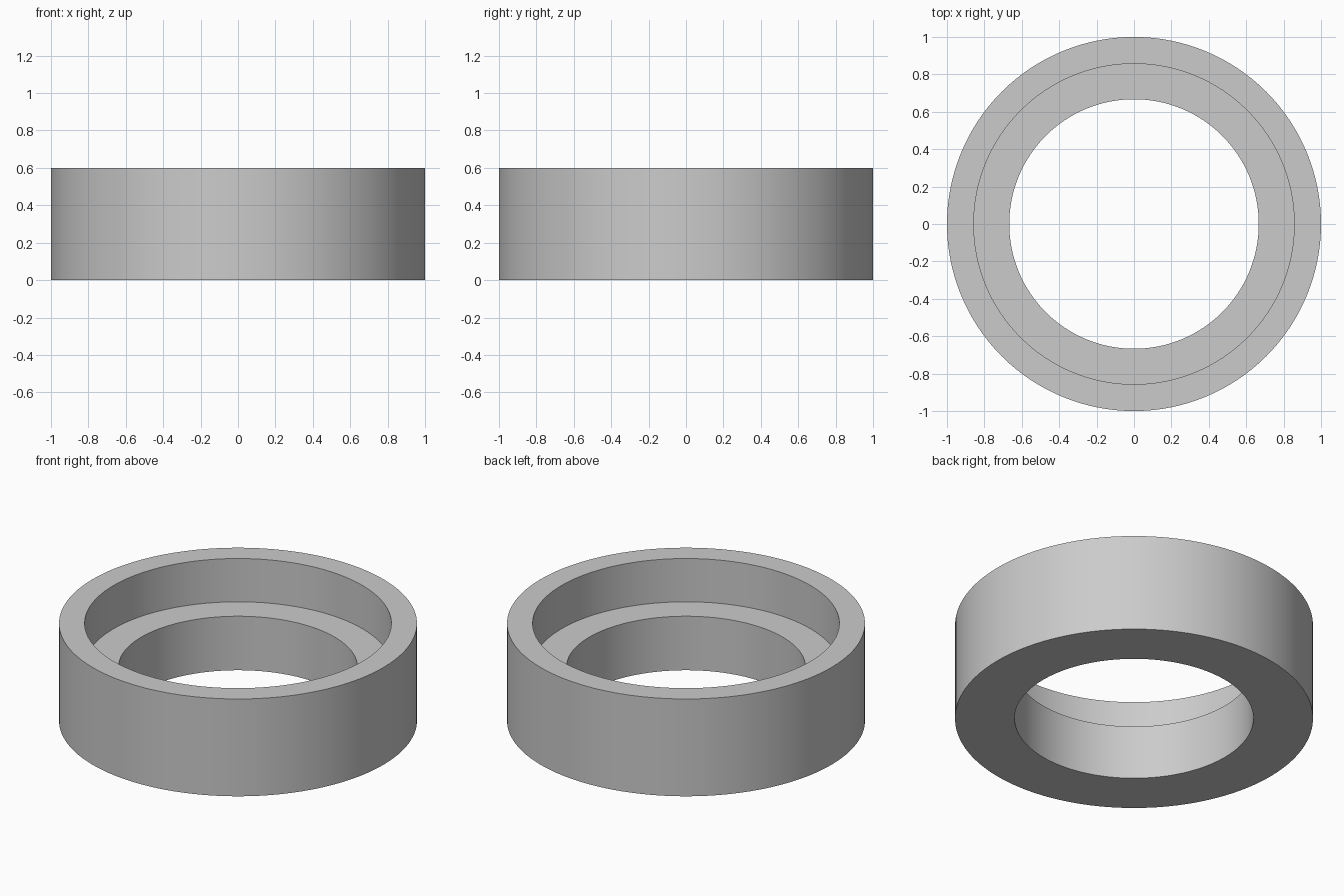
import bpy
import bmesh
import math

cube = bpy.data.objects.get("Cube")
if cube:
    bpy.data.objects.remove(cube, do_unlink=True)

# Plain grey finish
grey = bpy.data.materials.new("plain grey")
grey.use_nodes = True
colour = (0.6, 0.6, 0.6, 1.0)
grey.diffuse_color = colour
grey.node_tree.nodes["Principled BSDF"].inputs["Base Color"].default_value = colour

# Stepped cross-section (radius, height): outer wall, rim, counterbore, ledge, bore
OUTER, RECESS, BORE = 1.0, 0.857, 0.667
HEIGHT, LEDGE = 0.6, 0.333
profile = [(OUTER, 0), (OUTER, HEIGHT), (RECESS, HEIGHT),
           (RECESS, LEDGE), (BORE, LEDGE), (BORE, 0)]

# Spin the closed section around the vertical axis
bm = bmesh.new()
verts = [bm.verts.new((r, 0, z)) for r, z in profile]
edges = [bm.edges.new((verts[i - 1], verts[i])) for i in range(len(verts))]
bmesh.ops.spin(bm, geom=verts + edges, cent=(0, 0, 0), axis=(0, 0, 1),
               angle=math.tau, steps=128, use_merge=True)
bmesh.ops.remove_doubles(bm, verts=bm.verts[:], dist=0.0001)
bmesh.ops.recalc_face_normals(bm, faces=bm.faces[:])

mesh = bpy.data.meshes.new("stepped_ring")
bm.to_mesh(mesh)
bm.free()
mesh.materials.append(grey)
ring = bpy.data.objects.new("stepped_ring", mesh)
bpy.context.collection.objects.link(ring)

# Smooth round walls with crisp rims
bpy.ops.object.select_all(action="DESELECT")
ring.select_set(True)
bpy.context.view_layer.objects.active = ring
bpy.ops.object.shade_smooth_by_angle(angle=math.radians(30))
